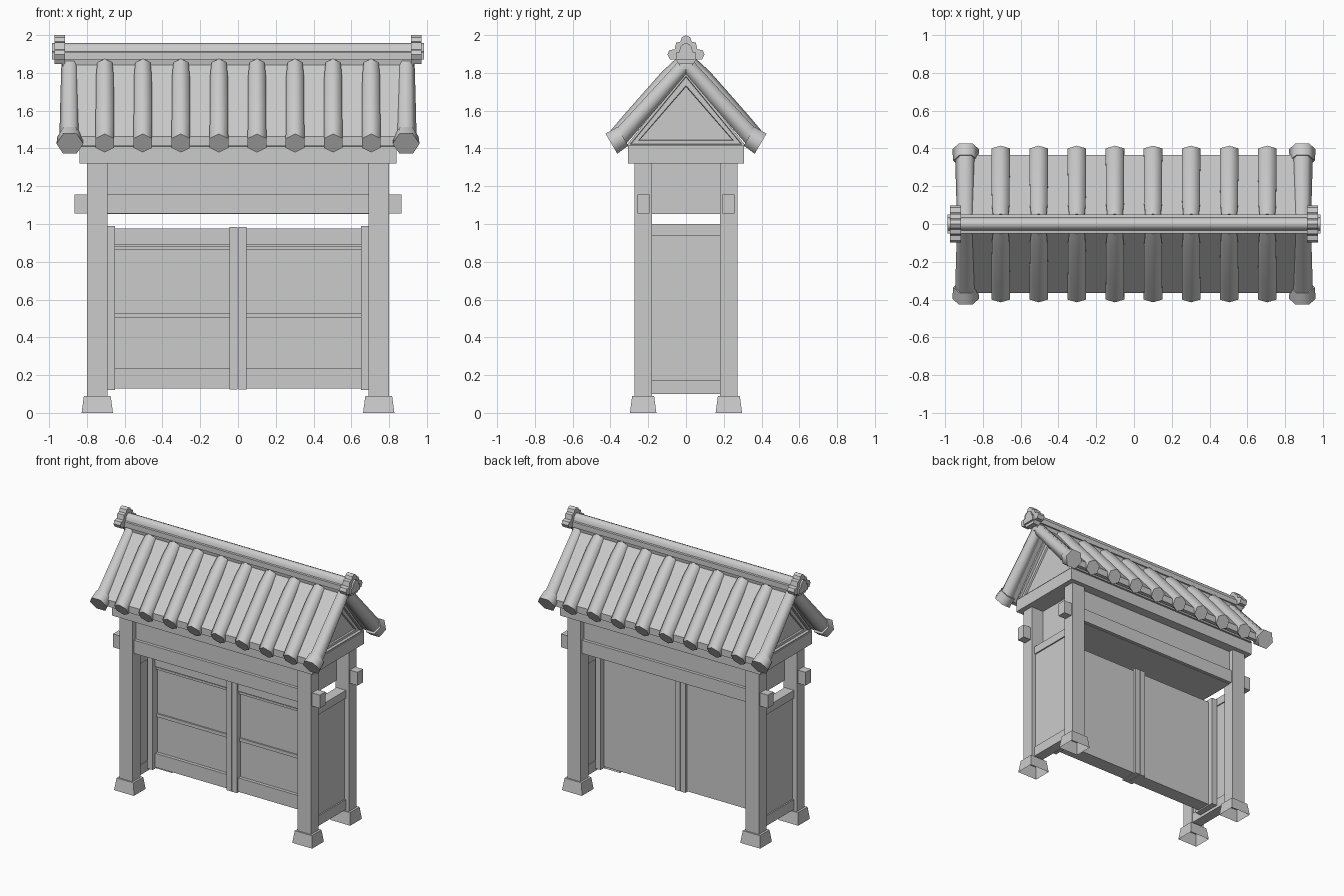
import bpy, bmesh, math
from mathutils import Vector

if "Cube" in bpy.data.objects:
    bpy.data.objects.remove(bpy.data.objects["Cube"])

grey = bpy.data.materials.new("plain grey")
grey.use_nodes = True
grey.diffuse_color = (0.6, 0.6, 0.6, 1)
grey.node_tree.nodes["Principled BSDF"].inputs["Base Color"].default_value = (0.6, 0.6, 0.6, 1)


def finish(name, bm, smooth=False):
    bmesh.ops.recalc_face_normals(bm, faces=bm.faces)
    mesh = bpy.data.meshes.new(name)
    bm.to_mesh(mesh)
    bm.free()
    mesh.materials.append(grey)
    ob = bpy.data.objects.new(name, mesh)
    bpy.context.collection.objects.link(ob)
    if smooth:
        bpy.ops.object.select_all(action='DESELECT')
        ob.select_set(True)
        bpy.context.view_layer.objects.active = ob
        bpy.ops.object.shade_smooth_by_angle(angle=math.radians(65))
    return ob


def box(name, x0, x1, y0, y1, z0, z1, taper=0, open_bottom=False):
    bm = bmesh.new()
    bmesh.ops.create_cube(bm, size=1)
    for v in bm.verts:
        top = v.co.z > 0
        t = taper if top else 0
        v.co = ((x1 - t if v.co.x > 0 else x0 + t),
                (y1 - t if v.co.y > 0 else y0 + t), (z1 if top else z0))
    if open_bottom:
        low = [f for f in bm.faces if all(v.co.z == z0 for v in f.verts)]
        bmesh.ops.delete(bm, geom=low, context='FACES_ONLY')
    return finish(name, bm)


def prism(name, outline, x0, x1, insets=(), smooth=False):
    """Extrude a (y, z) outline along x; insets are (width, depth) on both ends."""
    bm = bmesh.new()
    face = bm.faces.new([bm.verts.new((x0, y, z)) for y, z in outline])
    ext = bmesh.ops.extrude_face_region(bm, geom=[face])
    for g in ext["geom"]:
        if isinstance(g, bmesh.types.BMVert):
            g.co.x = x1
    bm.normal_update()
    bmesh.ops.recalc_face_normals(bm, faces=bm.faces)
    ends = [f for f in bm.faces if abs(f.normal.x) > 0.9]
    for width, depth in insets:
        for f in ends:
            bmesh.ops.inset_region(bm, faces=[f], thickness=width)
            side = 1 if f.calc_center_median().x > 0 else -1
            for v in f.verts:
                v.co.x += side * depth
    return finish(name, bm, smooth)


def tile(name, x, side, path, turn):
    """Six-sided roof tile through (outward, z, radius) points."""
    bm = bmesh.new()
    up = Vector((0, side * 0.51, 0.86))
    rings = []
    for y, z, r in path:
        ring = []
        for i in range(6):
            a = math.radians(60 * i + turn)
            p = Vector((x, side * y, z)) + Vector((r * math.cos(a), 0, 0)) + up * r * math.sin(a)
            ring.append(bm.verts.new(p))
        rings.append(ring)
    for a, b in zip(rings, rings[1:]):
        for i in range(6):
            j = (i + 1) % 6
            bm.faces.new((a[i], a[j], b[j], b[i]))
    bm.faces.new(rings[0])
    bm.faces.new(rings[-1])
    finish(name, bm, True)


def mirrored(half):
    return half + [(-y, z) for y, z in reversed(half) if y > 0]


# Posts on flared, hollow feet
for sx in (-1, 1):
    lr = "left" if sx > 0 else "right"
    for sy in (-1, 1):
        fb = "front" if sy < 0 else "back"
        cx, cy = sx * 0.745, sy * 0.227
        box(f"{fb}_{lr}_post", cx - .055, cx + .055, cy - .046, cy + .046, .09, 1.32)
        box(f"{fb}_{lr}_foot", cx - .083, cx + .083, cy - .07, cy + .07, 0, .09, .012, True)

    # Side walls with raised rails, and door jambs
    def span(a, b):
        return sorted((sx * a, sx * b))
    box(f"{lr}_side_wall", *span(.705, .765), -.185, .185, .105, .995)
    for part, z0, z1 in (("top", .94, 1.0), ("bottom", .1, .175)):
        box(f"{lr}_side_{part}_rail", *span(.697, .775), -.185, .185, z0, z1)
    box(f"{lr}_door_jamb", *span(.65, .695), -.09, .09, .12, .99)

    # Door leaf with meeting stile and front rails
    box(f"{lr}_door_leaf", *span(.04, .66), -.035, .05, .13, .972)
    box(f"{lr}_door_stile", *span(.002, .044), -.075, .07, .125, .985)
    for part, z0, z1, y in (("top", .89, .975, -.06), ("upper_trim", .865, .882, -.05),
                            ("middle", .505, .53, -.045), ("bottom", .13, .235, -.06)):
        box(f"{lr}_door_{part}_rail", *span(.04, .652), y, -.03, z0, z1)

# Lintel, tie beams and top beam
box("lintel", -.695, .695, -.235, .235, 1.052, 1.32)
for sy, fb in ((-1, "front"), (1, "back")):
    y0, y1 = sorted((sy * .193, sy * .258))
    box(f"{fb}_tie_beam", -.865, .865, y0, y1, 1.055, 1.155)
box("top_beam", -.838, .838, -.307, .307, 1.32, 1.415)

# Gable ends with stepped triangular recesses
prism("gable", [(-.32, 1.41), (.32, 1.41), (0, 1.81)], -.83, .83,
      ((.028, 0), (.004, -.02), (.045, 0), (.006, -.012)))

# Roof slab
prism("roof_slab", mirrored([(0, 1.88), (.365, 1.462), (.365, 1.412), (.335, 1.412), (0, 1.80)]),
      -.9, .9)

# Roof tiles on both slopes
for side, fb in ((-1, "front"), (1, "back")):
    for i in range(8):
        x = -.705 + i * .2014
        tile(f"{fb}_tile_{i + 1}", x, side,
             [(.03, 1.835, .046), (.10, 1.76, .054), (.30, 1.53, .056), (.385, 1.428, .057)], 90)
    for sx, lr in ((-1, "right"), (1, "left")):
        x = sx * .89
        tile(f"{fb}_{lr}_edge_tile", x, side,
             [(.0, 1.85, .045), (.15, 1.68, .05), (.36, 1.445, .056)], 0)
        tile(f"{fb}_{lr}_edge_cap", x, side, [(.335, 1.464, .066), (.395, 1.425, .071)], 0)

# Ridge with a rounded cap
prism("ridge_base", mirrored([(.05, 1.87), (.05, 1.91), (.035, 1.912)]), -.985, .985)
prism("ridge_cap", [(.036 * math.cos(math.radians(a)), 1.91 + .048 * math.sin(math.radians(a)))
                    for a in range(0, 181, 30)], -.985, .985, smooth=True)
prism("ridge_core", [(-.03, 1.82), (.03, 1.82), (.04, 1.875), (-.04, 1.875)], -.93, .93)

# Lobed ornaments at the ridge ends
lobes = mirrored([(0, 2.0), (.022, 1.988), (.03, 1.965), (.052, 1.96), (.06, 1.925), (.088, 1.92),
                  (.098, 1.898), (.085, 1.872), (.055, 1.872), (.04, 1.848)])
for sx, lr in ((-1, "right"), (1, "left")):
    x0, x1 = sorted((sx * .915, sx * .972))
    prism(f"{lr}_ridge_ornament", lobes, x0, x1)
